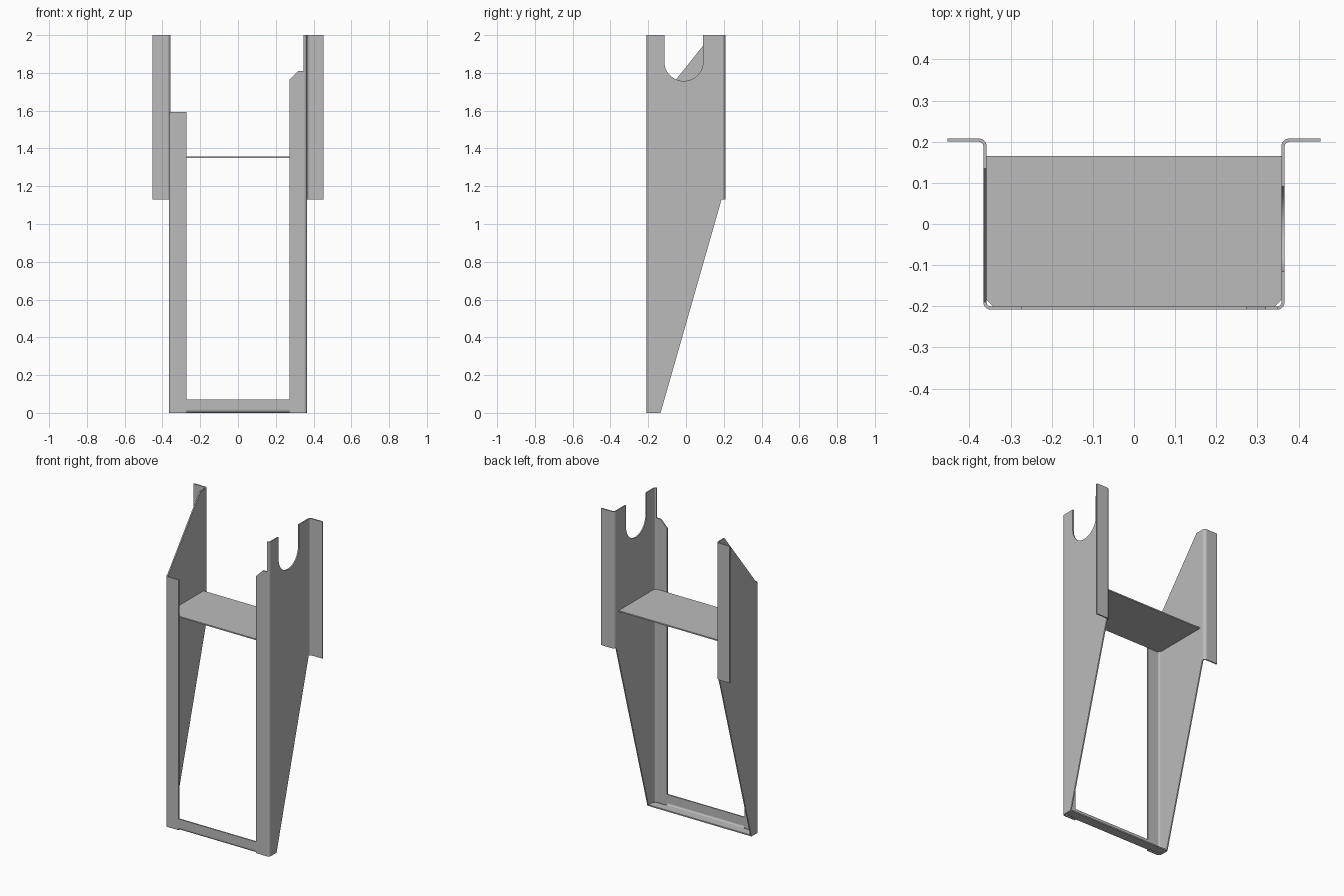
import bpy, bmesh
from math import cos, sin, pi, radians

cube = bpy.data.objects.get("Cube")
if cube:
    bpy.data.objects.remove(cube, do_unlink=True)

steel = bpy.data.materials.new("grey steel")
steel.use_nodes = True
colour = (0.5, 0.5, 0.5, 1)
steel.diffuse_color = colour
steel.node_tree.nodes["Principled BSDF"].inputs["Base Color"].default_value = colour

T = 0.008              # sheet thickness
W, D = 0.366, 0.208    # outer half width and half depth
R = 0.018              # outer bend radius
LIP = 0.273            # inner edge of the front flanges
FLARE = 0.453          # outer edge of the rear flanges
STEP = 1.13            # bottom of the rear flanges
TOP = 2.0


def prism(bm, pts, axis, lo, hi):
    """Extrude a 2D outline along an axis; pts hold the other two coordinates in xyz order."""
    def place(p, h):
        c = list(p)
        c.insert("xyz".index(axis), h)
        return c
    a = [bm.verts.new(place(p, lo)) for p in pts]
    b = [bm.verts.new(place(p, hi)) for p in pts]
    bm.faces.new(a)
    bm.faces.new(b[::-1])
    for i in range(len(a)):
        j = (i + 1) % len(a)
        bm.faces.new((a[i], b[i], b[j], a[j]))


def arc(cx, cy, r, start, end, n=6):
    angles = [radians(start + (end - start) * i / n) for i in range(n + 1)]
    return [(cx + r * cos(t), cy + r * sin(t)) for t in angles]


def bend(cx, cy, r, start, end):
    return arc(cx, cy, r, start, end) + arc(cx, cy, r - T, end, start)


def rect(x0, y0, x1, y1):
    return [(x0, y0), (x1, y0), (x1, y1), (x0, y1)]


def finish(bm, name):
    bmesh.ops.recalc_face_normals(bm, faces=bm.faces)
    mesh = bpy.data.meshes.new(name)
    bm.to_mesh(mesh)
    bm.free()
    mesh.materials.append(steel)
    ob = bpy.data.objects.new(name, mesh)
    bpy.context.collection.objects.link(ob)
    bpy.ops.object.select_all(action="DESELECT")
    ob.select_set(True)
    bpy.context.view_layer.objects.active = ob
    bpy.ops.object.shade_smooth_by_angle(angle=radians(30))


def side(name, s, panel_top, lip_top, bend_top):
    """Folded side plate: front flange, web and rear flange; s is the x sign."""
    bm = bmesh.new()
    front, rear = -D + R, D - 0.02
    def flip(pts):
        return [(s * x, y) for x, y in pts]
    web = [(front, 0), (-0.135, 0), (rear, STEP)] + panel_top(front, rear)
    prism(bm, web, "x", s * (W - T), s * W)
    prism(bm, flip(bend(W - R, front, R, -90, 0)), "z", 0, bend_top)
    prism(bm, flip([(LIP, 0), (W - R, 0)] + lip_top), "y", -D, -D + T)
    prism(bm, flip(bend(W - T + 0.02, rear, 0.02, 90, 180)), "z", STEP, TOP)
    prism(bm, flip(rect(W - T + 0.02, STEP, FLARE, TOP)), "y", D - T, D)
    finish(bm, name)


# Left side plate, with a round-bottomed slot in its top
def slotted_top(front, rear):
    slot = arc(-0.012, 1.86, 0.103, 0, -180, 24)
    return [(rear, TOP), (slot[0][0], TOP)] + slot + [(slot[-1][0], TOP), (front, TOP)]


side("left_side_plate", 1, slotted_top,
     [(W - R, 1.81), (0.32, 1.81), (LIP, 1.763)], TOP)


# Right side plate, with a sloping top edge
def sloped_top(front, rear):
    return [(rear, TOP), (0.135, TOP), (front, 1.592)]


side("right_side_plate", -1, sloped_top,
     [(W - R, 1.592), (LIP, 1.592)], 1.592)


# Flat plates between the sides, with clipped front corners
def cross_plate(bm, y0, y1, z):
    x, c = W - T, 0.016
    prism(bm, [(c - x, y0), (x - c, y0), (x, y0 + c), (x, y1), (-x, y1), (-x, y0 + c)],
          "z", z, z + T)


bm = bmesh.new()
cross_plate(bm, -D + T, 0.165, 1.35)
finish(bm, "shelf")

# Bottom angle: floor strip, bend and upright front lip
bm = bmesh.new()
cross_plate(bm, -D + R, -0.135, 0)
prism(bm, bend(-D + R, R, R, 180, 270), "x", -LIP, LIP)
prism(bm, rect(-D, R, -D + T, 0.072), "x", -LIP, LIP)
finish(bm, "bottom_angle")
